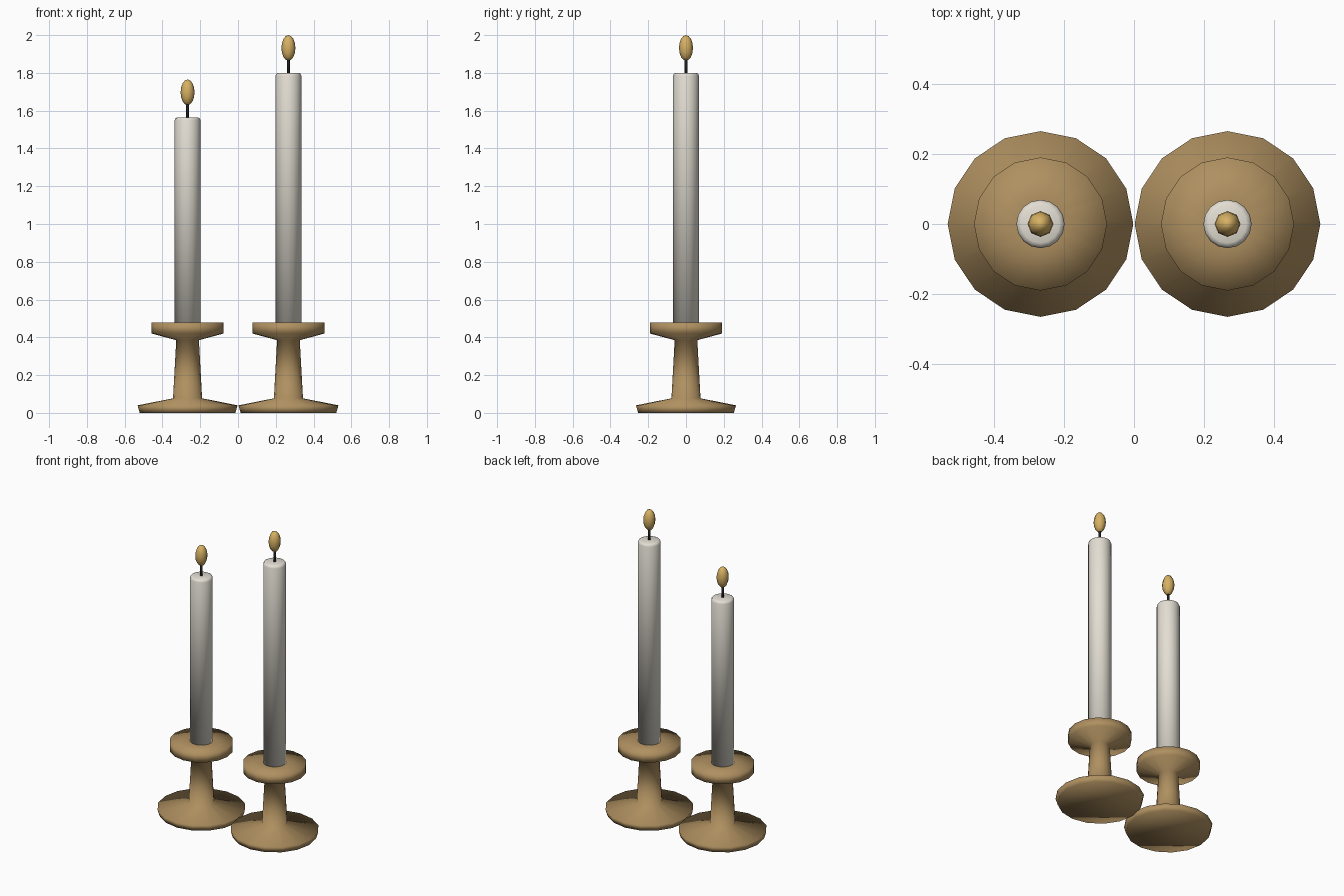
import bpy, bmesh, math

cube = bpy.data.objects.get("Cube")
if cube:
    bpy.data.objects.remove(cube, do_unlink=True)


def material(name, rgb):
    m = bpy.data.materials.new(name)
    m.use_nodes = True
    m.diffuse_color = (*rgb, 1)
    bsdf = m.node_tree.nodes["Principled BSDF"]
    bsdf.inputs["Base Color"].default_value = (*rgb, 1)
    bsdf.inputs["Roughness"].default_value = 0.6
    return m


brass = material("aged brass", (0.43, 0.28, 0.118))
wax = material("ivory wax", (0.77, 0.735, 0.655))
black = material("charred black", (0.012, 0.012, 0.012))
gold = material("flame gold", (0.68, 0.44, 0.127))


def finish(bm, name, mat, location):
    bmesh.ops.recalc_face_normals(bm, faces=bm.faces)
    for f in bm.faces:
        f.smooth = True
    mesh = bpy.data.meshes.new(name)
    bm.to_mesh(mesh)
    bm.free()
    mesh.materials.append(mat)
    obj = bpy.data.objects.new(name, mesh)
    obj.location = location
    bpy.context.collection.objects.link(obj)
    return obj


def lathe(name, profile, sides, mat, location):
    """Spin (radius, height) pairs into a closed, smooth-shaded solid."""
    bm = bmesh.new()
    rings = []
    for r, z in profile:
        angles = [math.tau * i / sides for i in range(sides)]
        rings.append([bm.verts.new((r * math.cos(a), r * math.sin(a), z)) for a in angles])
    for low, high in zip(rings, rings[1:]):
        for i in range(sides):
            j = (i + 1) % sides
            bm.faces.new((low[i], low[j], high[j], high[i]))
    bm.faces.new(rings[0][::-1])
    bm.faces.new(rings[-1])
    return finish(bm, name, mat, location)


def flame(name, z, location_x):
    bm = bmesh.new()
    bmesh.ops.create_uvsphere(bm, u_segments=8, v_segments=8, radius=1)
    bmesh.ops.scale(bm, vec=(0.037, 0.037, 0.068), verts=bm.verts)
    return finish(bm, name, gold, (location_x, 0, z))


# Foot, tapering stem and drip dish in one turned profile
HOLDER = [(0.253, 0), (0.265, 0.04), (0.077, 0.077), (0.06, 0.385),
          (0.19, 0.42), (0.19, 0.478), (0.06, 0.478)]

for side, x, top in (("right", -0.267, 1.565), ("left", 0.267, 1.80)):
    lathe(f"{side}_candle_holder", HOLDER, 16, brass, (x, 0, 0))
    # Candle with a softened top edge
    candle = [(0.069, 0.46), (0.069, top - 0.016), (0.064, top - 0.005), (0.054, top)]
    lathe(f"{side}_candle", candle, 16, wax, (x, 0, 0))
    lathe(f"{side}_wick", [(0.008, top - 0.02), (0.008, top + 0.08)], 8, black, (x, 0, 0))
    flame(f"{side}_flame", top + 0.132, x)
